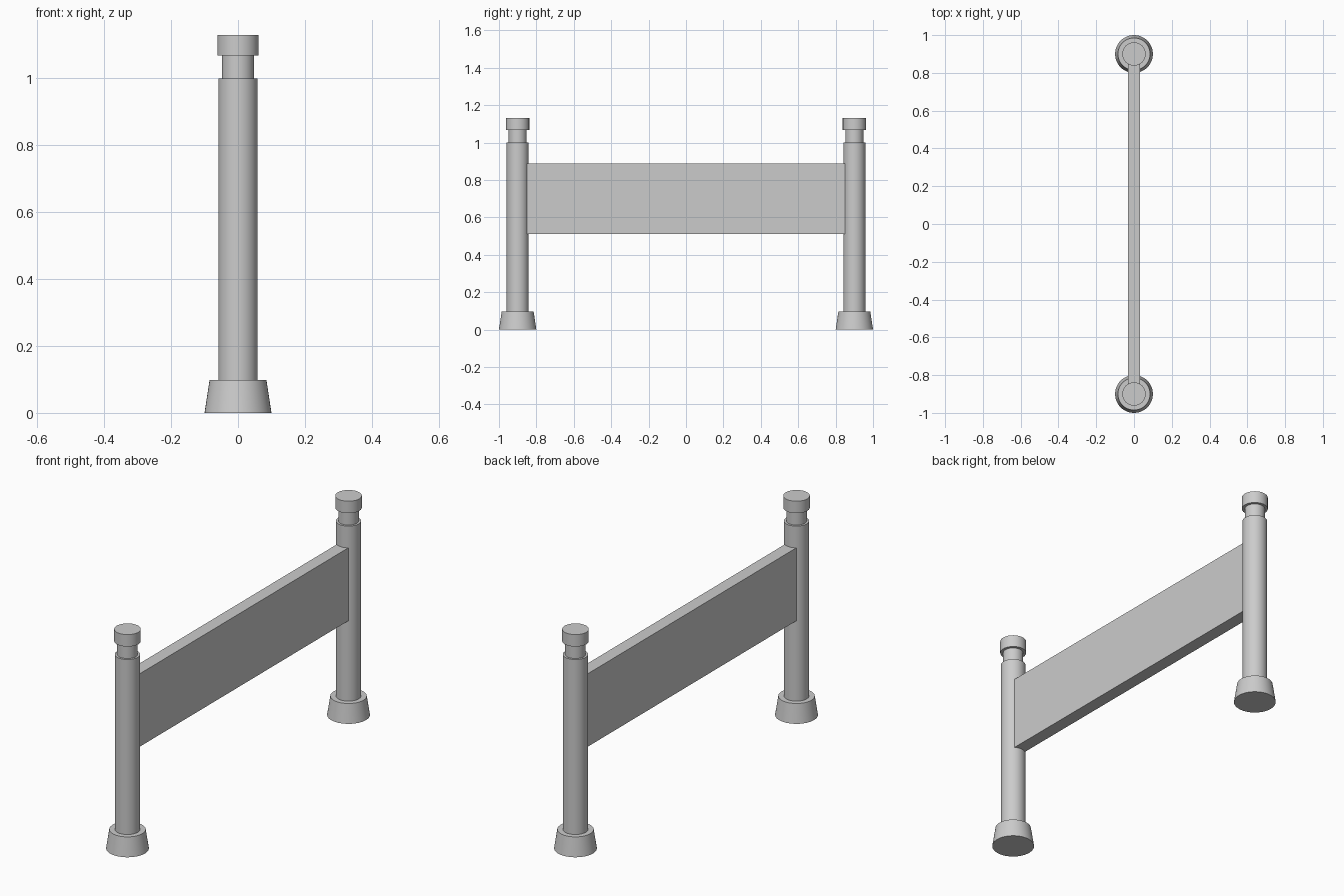
import bpy, bmesh, math

if "Cube" in bpy.data.objects:
    bpy.data.objects.remove(bpy.data.objects["Cube"])

POST_Y = 0.9
SIDES = 48


def lathe(name, profile, y):
    """Spin an (radius, z) outline about a vertical axis and cap both ends."""
    bm = bmesh.new()
    rings = []
    for r, z in profile:
        rings.append([bm.verts.new((r * math.cos(2 * math.pi * i / SIDES),
                                    r * math.sin(2 * math.pi * i / SIDES), z))
                      for i in range(SIDES)])
    for a, b in zip(rings, rings[1:]):
        for i in range(SIDES):
            j = (i + 1) % SIDES
            bm.faces.new((a[i], a[j], b[j], b[i]))
    bm.faces.new(rings[0][::-1])
    bm.faces.new(rings[-1])
    mesh = bpy.data.meshes.new(name)
    bm.to_mesh(mesh)
    bm.free()
    obj = bpy.data.objects.new(name, mesh)
    obj.location.y = y
    bpy.context.collection.objects.link(obj)
    bpy.ops.object.select_all(action='DESELECT')
    obj.select_set(True)
    bpy.context.view_layer.objects.active = obj
    bpy.ops.object.shade_smooth_by_angle(angle=math.radians(30))
    return obj


# Posts: flared foot, straight shaft, narrow neck and wider cap
post_profile = [(0.1, 0), (0.085, 0.098), (0.059, 0.098), (0.059, 1.0),
                (0.048, 1.0), (0.048, 1.068), (0.062, 1.068), (0.062, 1.13)]
for side, y in (("front", -POST_Y), ("back", POST_Y)):
    lathe(side + "_post", post_profile, y)

# Board spanning between the posts
bpy.ops.mesh.primitive_cube_add(size=1, location=(0, 0, 0.7))
board = bpy.context.object
board.name = "barrier_board"
board.scale = (0.066, 1.704, 0.376)
bpy.ops.object.transform_apply(location=False, rotation=False, scale=True)
